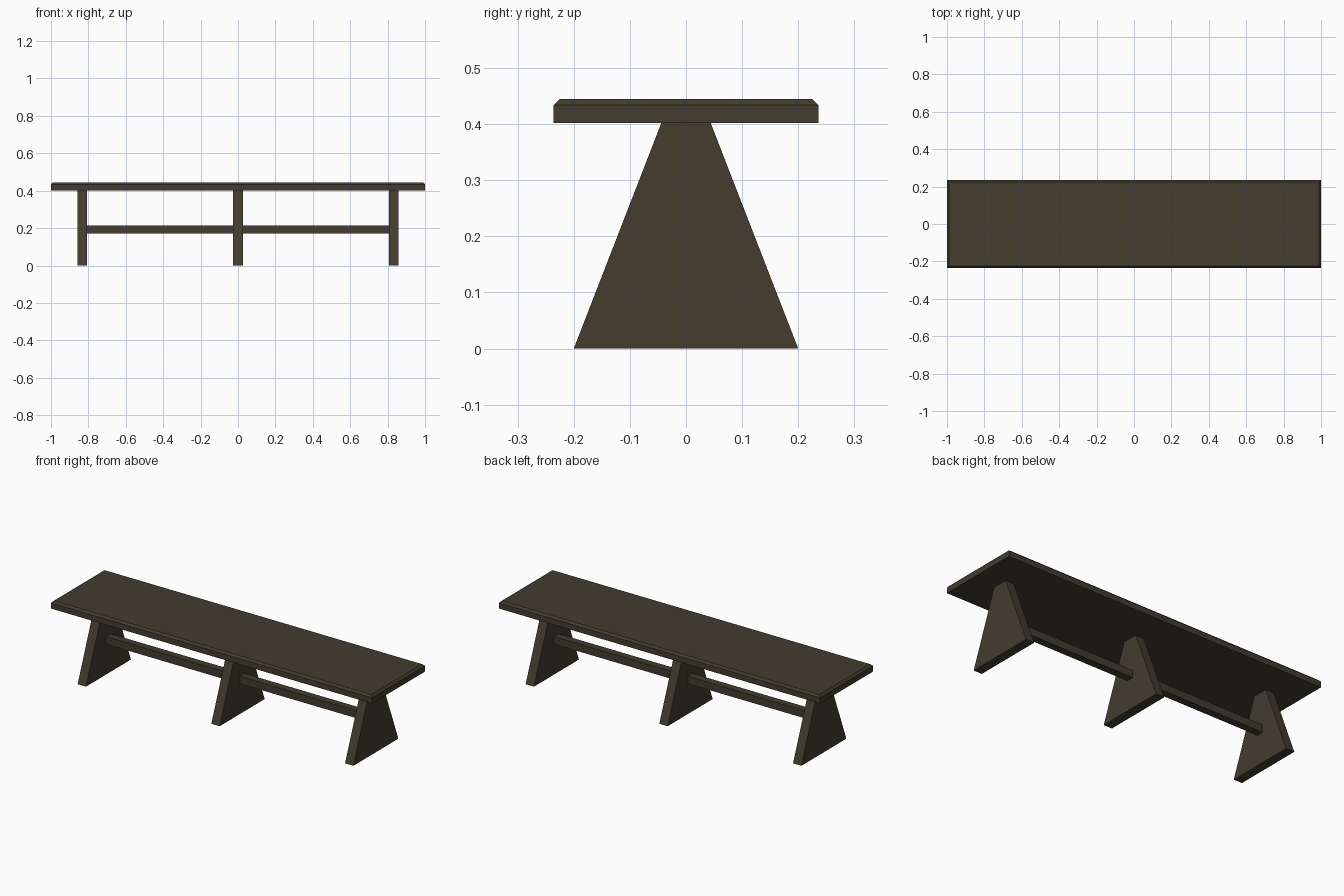
import bpy, bmesh

if "Cube" in bpy.data.objects:
    bpy.data.objects.remove(bpy.data.objects["Cube"])

wood = bpy.data.materials.new("dark_wood")
wood.diffuse_color = (0.056, 0.046, 0.028, 1)
wood.use_nodes = True
wood.node_tree.nodes["Principled BSDF"].inputs["Base Color"].default_value = wood.diffuse_color


def box(name, size, centre, top_y=1.0, chamfer=0.0):
    """Box; top_y narrows the top along y, chamfer cuts the top edges."""
    bm = bmesh.new()
    bmesh.ops.create_cube(bm, size=1)
    for v in bm.verts:
        taper = top_y if v.co.z > 0 else 1.0
        v.co = (v.co.x * size[0], v.co.y * size[1] * taper, v.co.z * size[2])
    if chamfer:
        rim = [e for e in bm.edges if all(v.co.z > 0 for v in e.verts)]
        bmesh.ops.bevel(bm, geom=rim, offset=chamfer, segments=1, affect='EDGES')
    mesh = bpy.data.meshes.new(name)
    bm.to_mesh(mesh)
    bm.free()
    mesh.materials.append(wood)
    ob = bpy.data.objects.new(name, mesh)
    ob.location = centre
    bpy.context.collection.objects.link(ob)
    return ob


# Seat plank with chamfered top rim
box("seat", (2.0, 0.472, 0.043), (0, 0, 0.4235), chamfer=0.011)

# Three tapered slab legs
for side, x in (("left", -0.833), ("middle", 0), ("right", 0.833)):
    box(side + "_leg", (0.052, 0.4, 0.402), (x, 0, 0.201), top_y=0.22)

# Stretchers between neighbouring legs
for side, x in (("left", -0.4165), ("right", 0.4165)):
    box(side + "_stretcher", (0.781, 0.042, 0.042), (x, 0, 0.192))
